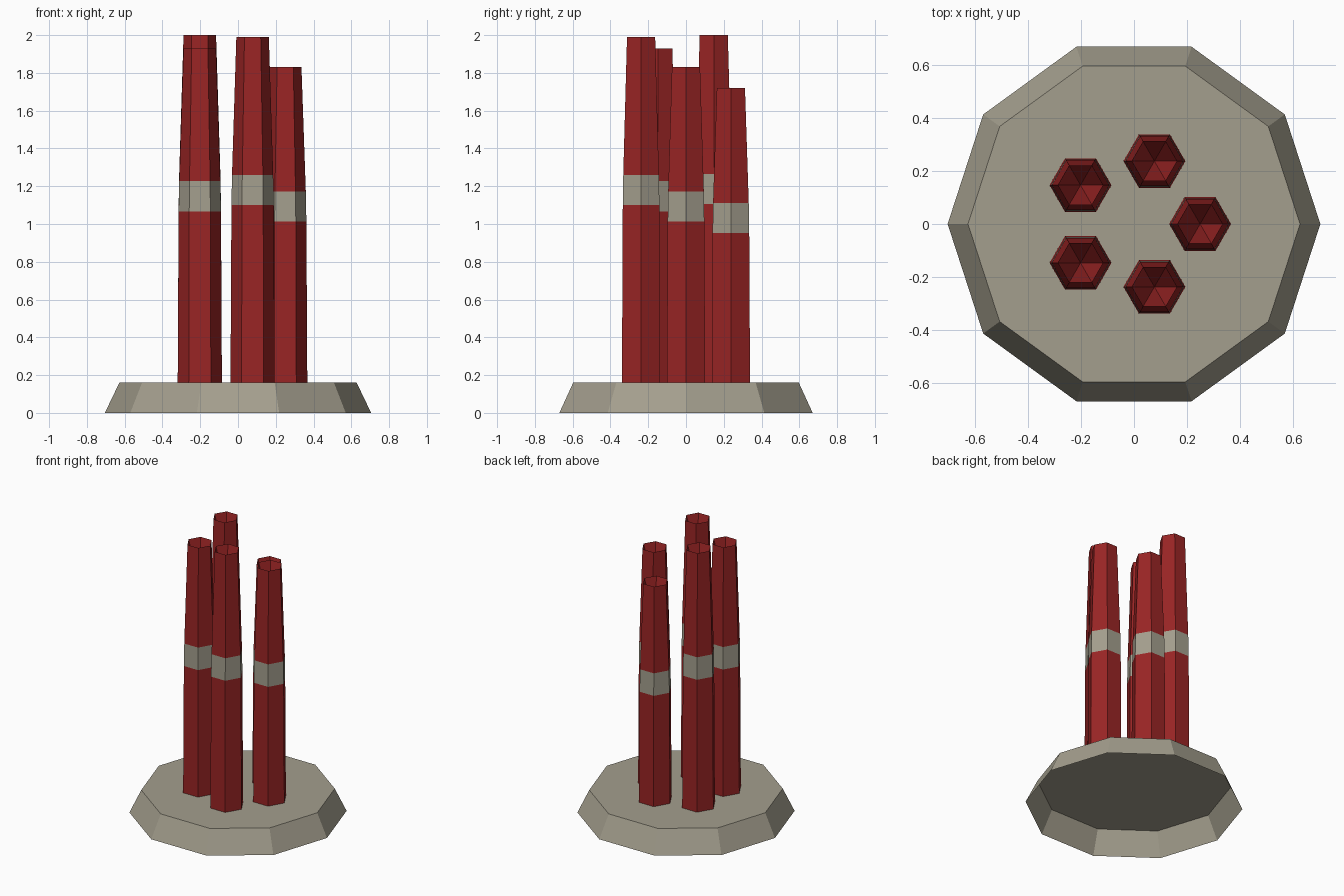
import bpy
import bmesh
from math import cos, sin, radians, pi

cube = bpy.data.objects.get("Cube")
if cube:
    bpy.data.objects.remove(cube, do_unlink=True)


def material(name, rgb):
    mat = bpy.data.materials.new(name)
    mat.use_nodes = True
    mat.diffuse_color = (*rgb, 1)
    bsdf = next(n for n in mat.node_tree.nodes if n.type == 'BSDF_PRINCIPLED')
    bsdf.inputs["Base Color"].default_value = (*rgb, 1)
    bsdf.inputs["Roughness"].default_value = 0.9
    return mat


stone = material("warm grey", (0.37, 0.345, 0.27))
red = material("dark red", (0.32, 0.018, 0.018))


def lathe(name, sides, profile, mats, tip=None, band=None, location=(0, 0, 0)):
    """Stack polygon rings (radius, z); tip closes the end at a point, else a flat cap."""
    bm = bmesh.new()
    rings = [[bm.verts.new((r * cos(2 * pi * i / sides), r * sin(2 * pi * i / sides), z))
              for i in range(sides)] for r, z in profile]
    for level, (low, high) in enumerate(zip(rings, rings[1:])):
        for i in range(sides):
            j = (i + 1) % sides
            face = bm.faces.new((low[i], low[j], high[j], high[i]))
            face.material_index = int(level == band)
    if tip is None:
        bm.faces.new(rings[-1])
    else:
        point = bm.verts.new((0, 0, tip))
        for i in range(sides):
            bm.faces.new((rings[-1][i], rings[-1][(i + 1) % sides], point))
    mesh = bpy.data.meshes.new(name)
    bm.to_mesh(mesh)
    bm.free()
    for mat in mats:
        mesh.materials.append(mat)
    obj = bpy.data.objects.new(name, mesh)
    obj.location = location
    bpy.context.collection.objects.link(obj)
    return obj


# Ten-sided plinth, open underneath
BASE_TOP = 0.16
lathe("base", 10, [(0.705, 0), (0.628, BASE_TOP)], [stone])

# Five tapered hexagonal chimneys with a grey band and a hollow mouth
for n, top in enumerate([1.83, 1.72, 2.0, 1.93, 1.99]):
    angle = radians(72 * n)
    band_z = 0.553 * top
    profile = [(0.117, BASE_TOP), (0.112, band_z), (0.109, band_z + 0.16), (0.086, top)]
    lathe(f"chimney_{n + 1}", 6, profile, [red, stone], tip=top - 0.3, band=1,
          location=(0.25 * cos(angle), 0.25 * sin(angle), 0))
